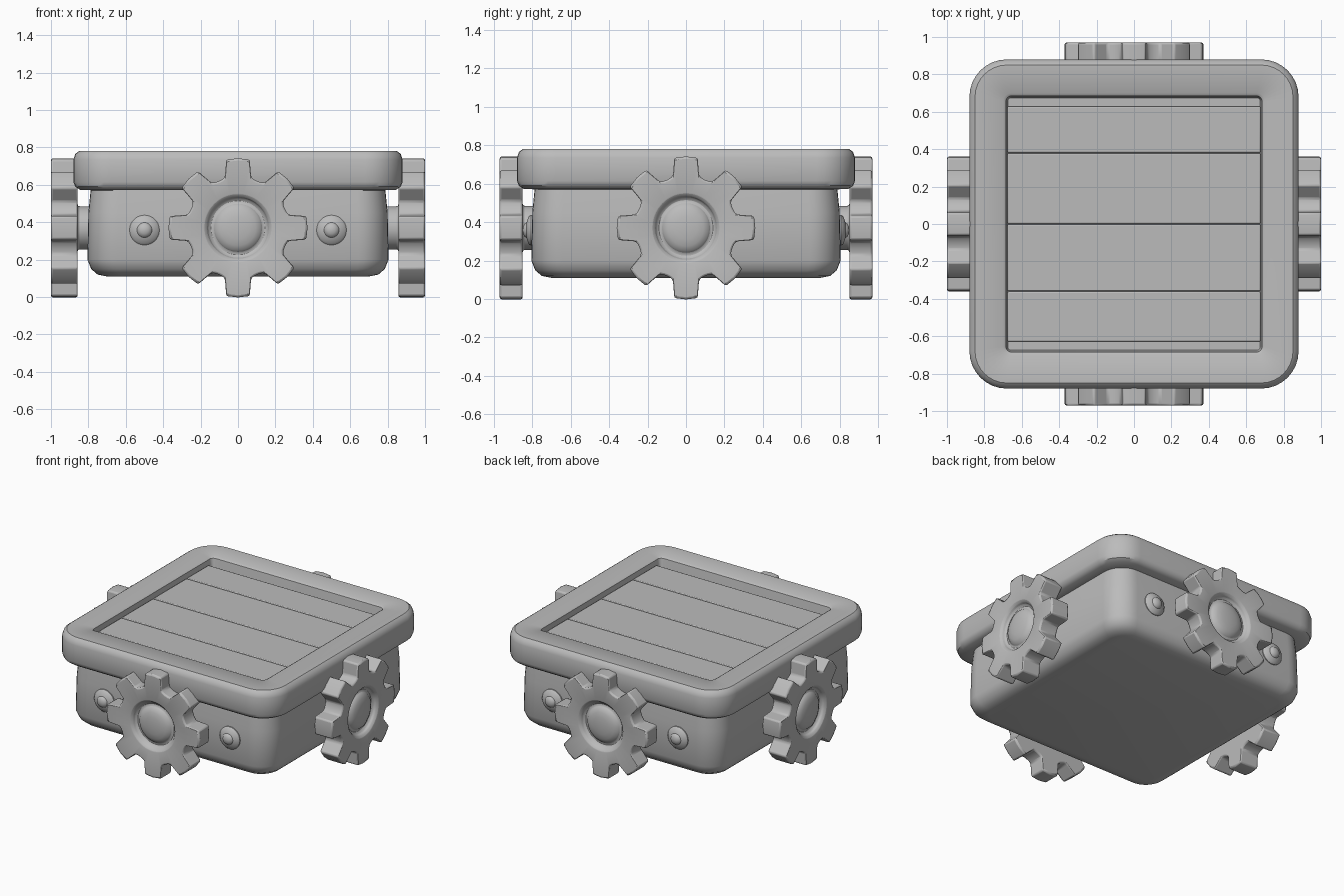
import bpy, bmesh, math
from mathutils import Matrix

if "Cube" in bpy.data.objects:
    bpy.data.objects.remove(bpy.data.objects["Cube"])

grey = bpy.data.materials.new("plain grey")
grey.diffuse_color = (0.5, 0.5, 0.5, 1)
grey.use_nodes = True
grey.node_tree.nodes["Principled BSDF"].inputs["Base Color"].default_value = grey.diffuse_color


def finish(name, bm, bevel=0.0, angle=35, segments=2):
    bmesh.ops.recalc_face_normals(bm, faces=bm.faces)
    me = bpy.data.meshes.new(name)
    bm.to_mesh(me)
    bm.free()
    me.materials.append(grey)
    ob = bpy.data.objects.new(name, me)
    bpy.context.collection.objects.link(ob)
    if bevel:
        m = ob.modifiers.new("soft edges", 'BEVEL')
        m.width, m.segments = bevel, segments
        m.limit_method, m.angle_limit = 'ANGLE', math.radians(40)
    bpy.ops.object.select_all(action='DESELECT')
    ob.select_set(True)
    bpy.context.view_layer.objects.active = ob
    bpy.ops.object.shade_smooth_by_angle(angle=math.radians(angle))
    return ob


def loft(bm, loops):
    """Skin a stack of closed loops with equal point counts and cap both ends."""
    rings = [[bm.verts.new(p) for p in lp] for lp in loops]
    n = len(rings[0])
    for a, b in zip(rings, rings[1:]):
        for i in range(n):
            bm.faces.new((a[i], a[(i + 1) % n], b[(i + 1) % n], b[i]))
    bm.faces.new(rings[0])
    bm.faces.new(rings[-1])


def rounded_square(half, r, z, steps=8):
    pts = []
    for k in range(4):
        base = k * math.pi / 2
        sx, sy = [(1, 1), (-1, 1), (-1, -1), (1, -1)][k]
        for i in range(steps + 1):
            a = base + i / steps * math.pi / 2
            pts.append((sx * (half - r) + r * math.cos(a),
                        sy * (half - r) + r * math.sin(a), z))
    return pts


def side_matrix(k, dist, across=0.0, height=0.37):
    """Local z points outward; k = 0 front, 1 right, 2 back, 3 left."""
    return (Matrix.Rotation(k * math.pi / 2, 4, 'Z')
            @ Matrix.Translation((across, -dist, height))
            @ Matrix.Rotation(math.pi / 2, 4, 'X'))


# Body of the box
bm = bmesh.new()
loft(bm, [rounded_square(h, r, z) for h, r, z in [
    (0.70, 0.10, 0.11), (0.75, 0.13, 0.12), (0.785, 0.15, 0.15),
    (0.805, 0.16, 0.20), (0.80, 0.16, 0.45), (0.785, 0.15, 0.60)]])
finish("box_body", bm)

# Thick rounded rim with recessed floor
bm = bmesh.new()
loft(bm, [rounded_square(h, r, z) for h, r, z in [
    (0.76, 0.13, 0.57), (0.845, 0.17, 0.573), (0.87, 0.19, 0.59),
    (0.88, 0.20, 0.615), (0.88, 0.20, 0.735), (0.87, 0.19, 0.765),
    (0.85, 0.17, 0.78), (0.70, 0.045, 0.78), (0.685, 0.03, 0.77),
    (0.675, 0.02, 0.71)]])
finish("top_rim", bm)

# Four planks in the recess
seams = [-0.63, -0.36, 0.0, 0.38, 0.63]
for i, (y0, y1) in enumerate(zip(seams, seams[1:])):
    bm = bmesh.new()
    bmesh.ops.create_cube(bm, size=1, matrix=Matrix.Translation((0, (y0 + y1) / 2, 0.715))
                          @ Matrix.Diagonal((1.352, y1 - y0 - 0.004, 0.05, 1)))
    finish(f"plank_{i + 1}", bm, bevel=0.006)

# Gear outline: (angle, radius) samples, eight teeth
outline = []
for t in range(8):
    for da, r in [(-0.32, 0.272), (-0.253, 0.28), (-0.17, 0.37), (0, 0.372),
                  (0.17, 0.37), (0.253, 0.28), (0.32, 0.272), (0.3927, 0.27)]:
        outline.append((t * math.pi / 4 + da, r))


def gear_ring(z, r=None, scale=1.0):
    return [((r or ro) * scale * math.cos(a), (r or ro) * scale * math.sin(a), z)
            for a, ro in outline]


# One gear per side: axle, toothed disc, ring groove and domed hub
for k, name in enumerate(["front", "right", "back", "left"]):
    near, far, wide = (0.85, 0.97, 1.0) if k % 2 == 0 else (0.857, 1.0, 0.97)
    t = far - near
    bm = bmesh.new()
    loft(bm, [gear_ring(-0.09, 0.115), gear_ring(0, 0.115), gear_ring(0), gear_ring(t),
              gear_ring(t, 0.185), gear_ring(t - 0.006, 0.17), gear_ring(t - 0.035, 0.155),
              gear_ring(t - 0.04, 0.135), gear_ring(t - 0.022, 0.12),
              gear_ring(t - 0.01, 0.095), gear_ring(t - 0.003, 0.06),
              gear_ring(t, 0.02)])
    bm.transform(side_matrix(k, near) @ Matrix.Diagonal((wide, 1, 1, 1)))
    finish(name + "_gear", bm, bevel=0.012)

# Rivets on the front and back
for k, name in [(0, "front"), (2, "back")]:
    for x in (-0.5, 0.5):
        bm = bmesh.new()
        loft(bm, [[(r * math.cos(i * math.pi / 14), r * math.sin(i * math.pi / 14), z)
                   for i in range(28)] for r, z in [
            (0.08, -0.03), (0.08, 0.008), (0.07, 0.02), (0.04, 0.03),
            (0.034, 0.04), (0.02, 0.047), (0.006, 0.05)]])
        bm.transform(side_matrix(k, 0.80, x, 0.358))
        finish(f"{name}_rivet_{'left' if x < 0 else 'right'}", bm)
